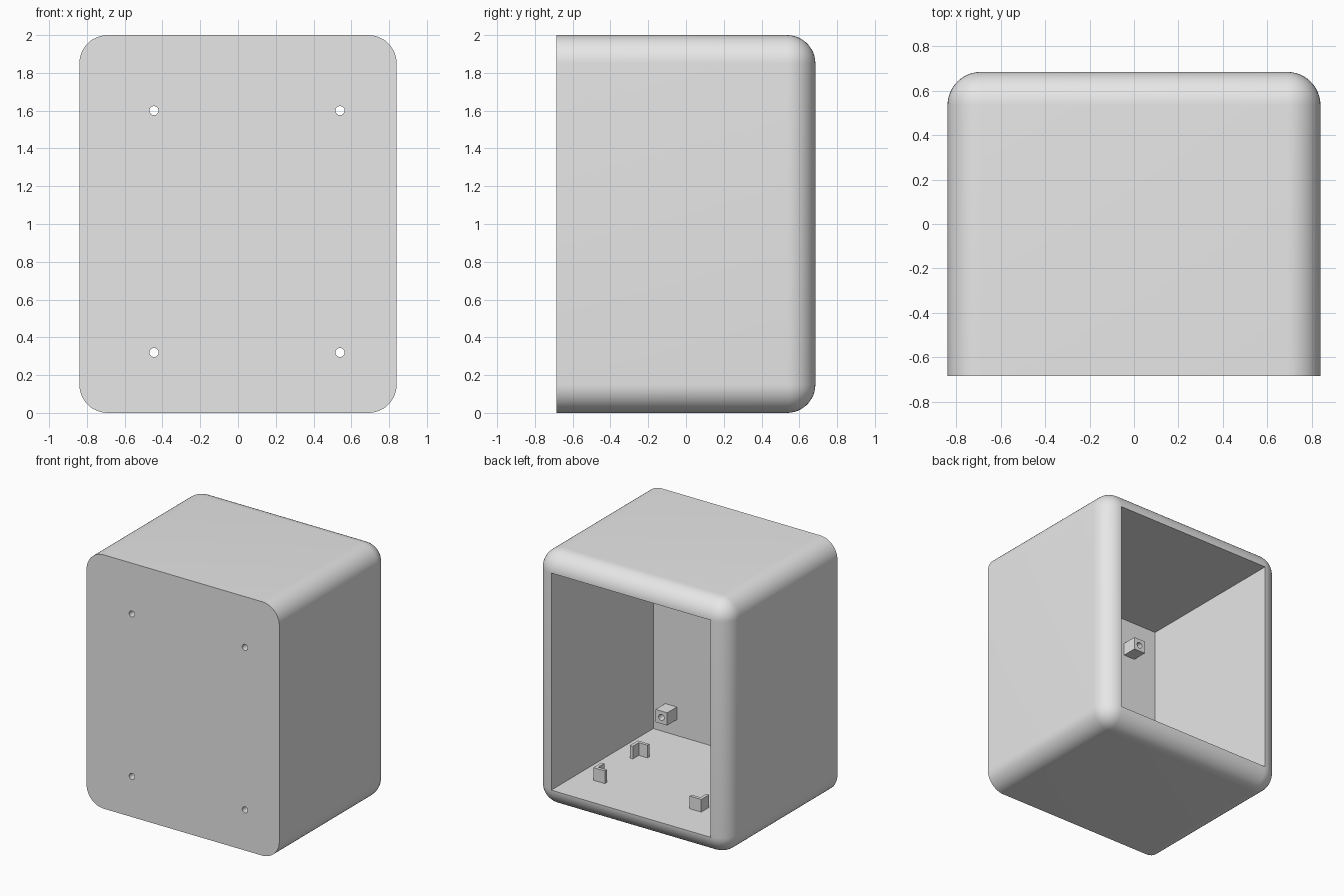
import bpy, bmesh
from math import radians
from mathutils import Matrix, Vector

default_cube = bpy.data.objects.get("Cube")
if default_cube:
    bpy.data.objects.remove(default_cube, do_unlink=True)

HALF_W, HALF_D, HEIGHT = 0.84, 0.685, 2.0
WALL, FRONT_WALL, RADIUS = 0.145, 0.1, 0.15
INNER_Y = FRONT_WALL - HALF_D
HOLE_X, HOLE_Z = (-0.445, 0.54), (0.32, 1.6)
BOSS, BOSS_DEPTH = 0.1, 0.12

grey = bpy.data.materials.new("light_grey_plastic")
grey.use_nodes = True
grey.diffuse_color = (0.8, 0.8, 0.8, 1)
grey.node_tree.nodes["Principled BSDF"].inputs["Base Color"].default_value = (0.8, 0.8, 0.8, 1)


def add_box(bm, low, high):
    low, high = Vector(low), Vector(high)
    place = Matrix.Translation((low + high) / 2) @ Matrix.Diagonal((*(high - low), 1))
    return bmesh.ops.create_cube(bm, size=1, matrix=place)["verts"]


def make_object(name, bm):
    bmesh.ops.recalc_face_normals(bm, faces=bm.faces[:])
    mesh = bpy.data.meshes.new(name)
    bm.to_mesh(mesh)
    bm.free()
    mesh.materials.append(grey)
    obj = bpy.data.objects.new(name, mesh)
    bpy.context.collection.objects.link(obj)
    return obj


def select_only(obj):
    bpy.ops.object.select_all(action='DESELECT')
    obj.select_set(True)
    bpy.context.view_layer.objects.active = obj


def cut(obj, cutter):
    mod = obj.modifiers.new("cut", 'BOOLEAN')
    mod.operation, mod.solver, mod.object = 'DIFFERENCE', 'EXACT', cutter
    select_only(obj)
    bpy.ops.object.modifier_apply(modifier=mod.name)
    bpy.data.objects.remove(cutter, do_unlink=True)


def hole_cutter(x, z):
    bm = bmesh.new()
    place = Matrix.Translation((x, INNER_Y, z)) @ Matrix.Rotation(radians(90), 4, 'X')
    bmesh.ops.create_cone(bm, cap_ends=True, segments=24, radius1=0.024,
                          radius2=0.024, depth=0.5, matrix=place)
    return make_object("hole_cutter", bm)


# Housing: every edge rounded except those around the flat front
bm = bmesh.new()
add_box(bm, (-HALF_W, -HALF_D, 0), (HALF_W, HALF_D, HEIGHT))
rounded = [e for e in bm.edges if max(v.co.y for v in e.verts) > 0]
bmesh.ops.bevel(bm, geom=rounded, offset=RADIUS, segments=12, profile=0.5, affect='EDGES')
housing = make_object("housing", bm)

# Cavity, open at the back
bm = bmesh.new()
add_box(bm, (WALL - HALF_W, INNER_Y, WALL), (HALF_W - WALL, 1, HEIGHT - WALL))
cut(housing, make_object("cavity_cutter", bm))

# Screw holes through the front wall and the bosses behind them
for x, side in zip(HOLE_X, ("right", "left")):
    for z, level in zip(HOLE_Z, ("lower", "upper")):
        cut(housing, hole_cutter(x, z))
        bm = bmesh.new()
        h = BOSS / 2
        add_box(bm, (x - h, INNER_Y, z - h), (x + h, INNER_Y + BOSS_DEPTH, z + h))
        boss = make_object(f"{level}_{side}_screw_boss", bm)
        cut(boss, hole_cutter(x, z))
        select_only(boss)
        bpy.ops.object.shade_smooth_by_angle(angle=radians(30))

select_only(housing)
bpy.ops.object.shade_smooth_by_angle(angle=radians(30))

# Corner brackets on the floor, each an extruded L pointing inwards
ARM, THICK = 0.1, 0.025
PROFILE = [(0, 0), (ARM, 0), (ARM, THICK), (THICK, THICK), (THICK, ARM), (0, ARM)]
for x, dx, side in ((-0.395, 1, "right"), (0.545, -1, "left")):
    for y, dy, end in ((-0.18, 1, "front"), (0.375, -1, "back")):
        bm = bmesh.new()
        face = bm.faces.new([bm.verts.new((x + dx * u, y + dy * v, WALL)) for u, v in PROFILE])
        top = bmesh.ops.extrude_face_region(bm, geom=[face])["geom"]
        bmesh.ops.translate(bm, vec=(0, 0, 0.1),
                            verts=[g for g in top if isinstance(g, bmesh.types.BMVert)])
        make_object(f"{end}_{side}_floor_bracket", bm)
